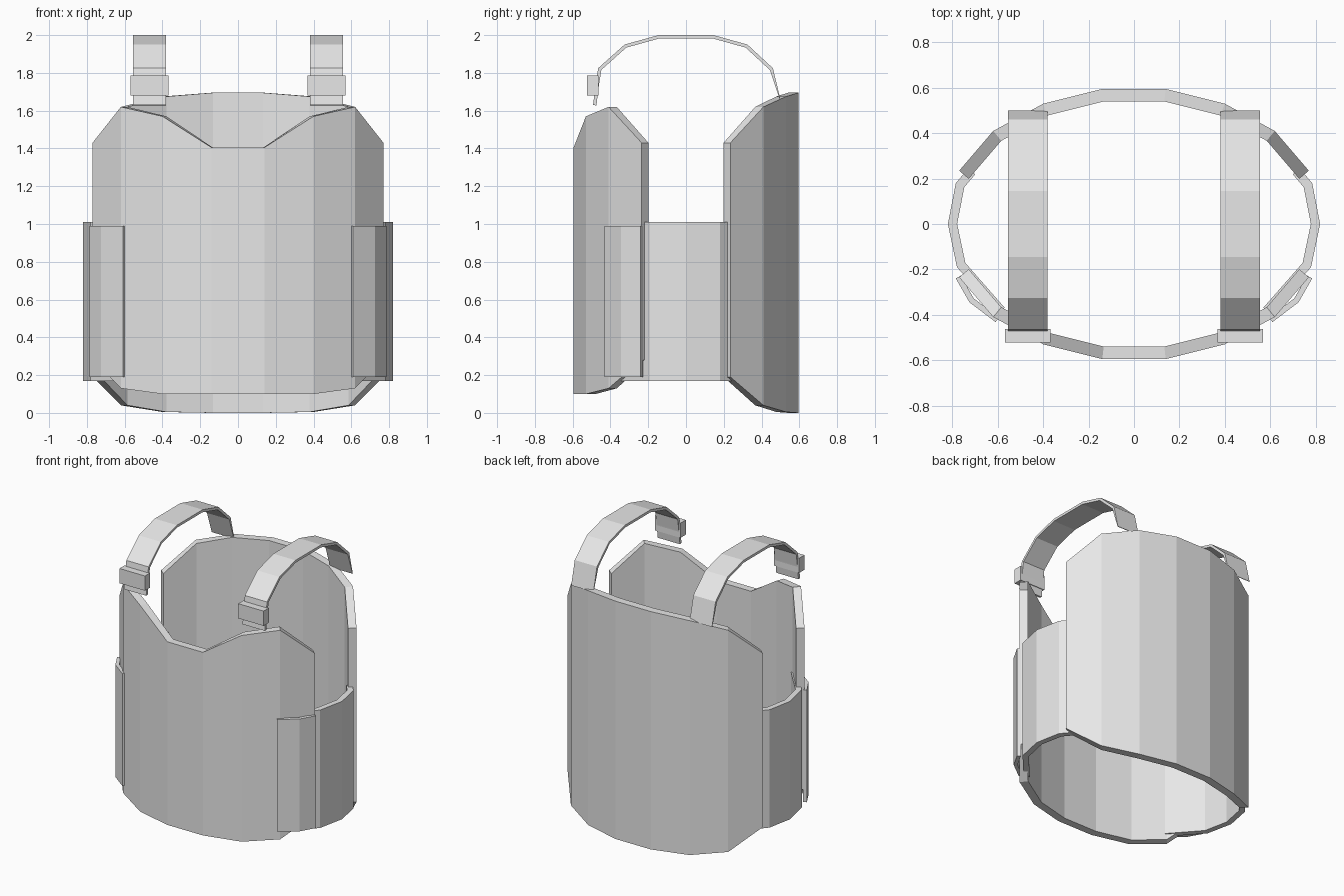
import bpy
import bmesh
from mathutils import Vector

cube = bpy.data.objects.get("Cube")
if cube:
    bpy.data.objects.remove(cube, do_unlink=True)

GREY = (0.8, 0.8, 0.8, 1)
mat = bpy.data.materials.new("light grey")
mat.use_nodes = True
mat.diffuse_color = GREY
mat.node_tree.nodes["Principled BSDF"].inputs["Base Color"].default_value = GREY


def finish(name, bm):
    bmesh.ops.recalc_face_normals(bm, faces=bm.faces)
    mesh = bpy.data.meshes.new(name)
    bm.to_mesh(mesh)
    bm.free()
    mesh.materials.append(mat)
    obj = bpy.data.objects.new(name, mesh)
    bpy.context.collection.objects.link(obj)
    return obj


def sheet(name, stations, thickness, place, taper=1.0):
    """Thick sheet along a 2D path; each station is (a, b, low, high).
    Positive thickness grows to the left of the path direction."""
    bm = bmesh.new()
    pts = [Vector(s[:2]) for s in stations]
    dirs = [(q - p).normalized() for p, q in zip(pts, pts[1:])]
    rings = []
    for i, (a, b, low, high) in enumerate(stations):
        d0, d1 = dirs[max(i - 1, 0)], dirs[min(i, len(dirs) - 1)]
        normals = [Vector((-d.y, d.x)) for d in (d0, d1)]
        n = (normals[0] + normals[1]).normalized()
        t = thickness * (taper if i == 0 else 1) / n.dot(normals[0])
        inner = pts[i] + n * t
        corners = [(a, b, low), (a, b, high), (*inner, high), (*inner, low)]
        rings.append([bm.verts.new(place(*c)) for c in corners])
    for r, s in zip(rings, rings[1:]):
        for k in range(4):
            m = (k + 1) % 4
            bm.faces.new((r[k], r[m], s[m], s[k]))
    bm.faces.new(rings[0])
    bm.faces.new(rings[-1])
    return finish(name, bm)


def upright(a, b, h):
    return (a, b, h)


def sideways(a, b, h):
    return (h, a, b)


# Front and back panels share one plan outline, mirrored across the middle
PLAN = [(0.14, 0.595), (0.40, 0.53), (0.62, 0.41), (0.77, 0.235)]


def panel(name, side, bottoms, tops):
    half = [(x, side * y, lo, hi) for (x, y), lo, hi in zip(PLAN, bottoms, tops)]
    full = [(-x, y, lo, hi) for x, y, lo, hi in reversed(half)] + half
    sheet(name, full, -side * 0.055, upright)


panel("front_panel", -1, (0.10, 0.10, 0.13, 0.28), (1.405, 1.57, 1.62, 1.43))
panel("back_panel", 1, (0, 0.005, 0.04, 0.19), (1.695, 1.675, 1.62, 1.43))

# Side bands tucked into the panels, with closing flaps at the front
BAND = [(0.73, 0.245), (0.785, 0.18), (0.82, 0), (0.78, -0.19), (0.60, -0.395)]
FLAP = [(0.785, -0.24), (0.725, -0.345), (0.61, -0.432)]

# Shoulder straps, from the thin rear tip over the shoulder to the front tip
STRAP = [(0.50, 1.66), (0.46, 1.825), (0.325, 1.95), (0.145, 2.0),
         (-0.145, 2.0), (-0.325, 1.95), (-0.465, 1.825), (-0.48, 1.73),
         (-0.492, 1.63)]

for label, s in (("left", 1), ("right", -1)):
    sheet(label + "_side_band", [(s * x, y, 0.17, 1.01) for x, y in BAND],
          -s * 0.04, upright)
    sheet(label + "_front_flap", [(s * x, y, 0.19, 0.99) for x, y in FLAP],
          -s * 0.025, upright)
    sheet(label + "_shoulder_strap",
          [(y, z, s * 0.38, s * 0.555) for y, z in STRAP],
          0.018, sideways, taper=0.2)
    # Strap buckle
    bm = bmesh.new()
    bmesh.ops.create_cube(bm, size=1)
    bmesh.ops.scale(bm, vec=(0.2, 0.06, 0.105), verts=bm.verts)
    bmesh.ops.translate(bm, vec=(s * 0.468, -0.493, 1.733), verts=bm.verts)
    finish(label + "_strap_buckle", bm)
